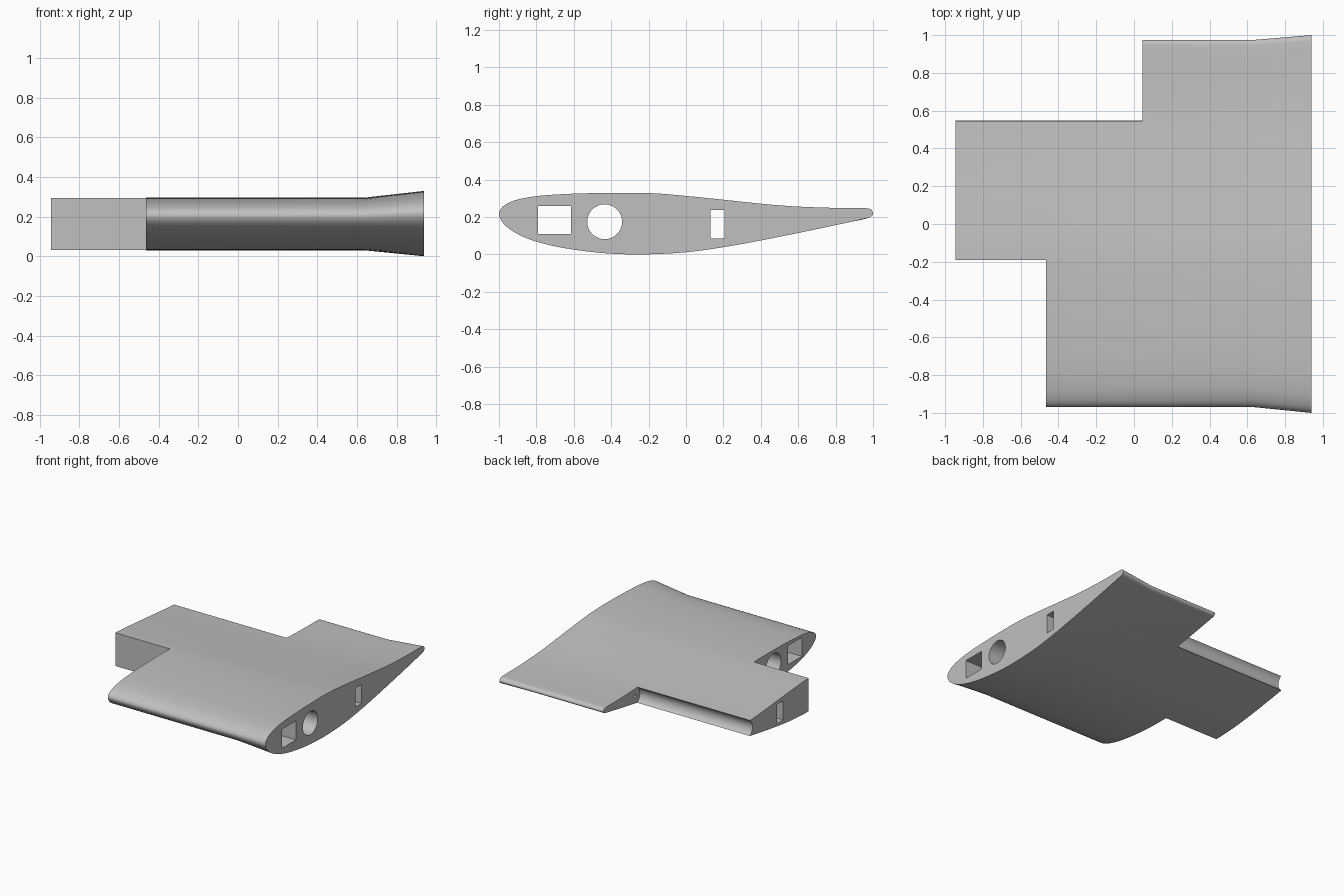
import bpy
import bmesh
import math
from mathutils import Vector
from mathutils.geometry import interpolate_bezier

cube = bpy.data.objects.get("Cube")
if cube:
    bpy.data.objects.remove(cube, do_unlink=True)

# Single matte grey
grey = bpy.data.materials.new("light_grey")
colour = (0.53, 0.53, 0.53, 1.0)
grey.diffuse_color = colour
grey.use_nodes = True
bsdf = next(n for n in grey.node_tree.nodes if n.type == 'BSDF_PRINCIPLED')
bsdf.inputs["Base Color"].default_value = colour

# Root airfoil as (y, z): over the top, round the tail, back along the belly
AIRFOIL = [
    (-1.0, .215), (-.985, .25), (-.95, .275), (-.9, .294), (-.8, .312),
    (-.65, .323), (-.5, .328), (-.3, .33), (-.15, .326), (0, .313),
    (.15, .298), (.3, .282), (.45, .267), (.6, .256), (.8, .249), (.97, .247),
    (.99, .24), (1.0, .222), (.992, .205), (.97, .195),
    (.8, .157), (.6, .115), (.4, .075), (.2, .039), (0, .012), (-.2, .001),
    (-.35, .002), (-.5, .013), (-.65, .034), (-.75, .055), (-.85, .086),
    (-.93, .127), (-.98, .17),
]


def smooth_loop(points, steps=4):
    """Closed smooth curve through the points."""
    pts = [Vector(p) for p in points]
    n = len(pts)
    tan = [(pts[(i + 1) % n] - pts[i - 1]).normalized() for i in range(n)]
    out = []
    for i in range(n):
        j = (i + 1) % n
        h = (pts[j] - pts[i]).length / 3
        out += interpolate_bezier(pts[i], pts[i] + tan[i] * h,
                                  pts[j] - tan[j] * h, pts[j], steps + 1)[:-1]
    return [(p[0], p[1]) for p in out]


def loft(name, sections):
    """Solid through (x, outline) sections, each outline in the yz plane."""
    bm = bmesh.new()
    rings = [[bm.verts.new((x, y, z)) for y, z in outline] for x, outline in sections]
    n = len(rings[0])
    for a, b in zip(rings, rings[1:]):
        for i in range(n):
            j = (i + 1) % n
            bm.faces.new((a[i], a[j], b[j], b[i]))
    bm.faces.new(rings[0])
    bm.faces.new(rings[-1])
    bmesh.ops.recalc_face_normals(bm, faces=bm.faces[:])
    mesh = bpy.data.meshes.new(name)
    bm.to_mesh(mesh)
    bm.free()
    mesh.materials.append(grey)
    obj = bpy.data.objects.new(name, mesh)
    bpy.context.collection.objects.link(obj)
    return obj


def rect(y0, y1, z0, z1):
    return [(y0, z0), (y1, z0), (y1, z1), (y0, z1)]


def arc(y, z, r, a0, a1, n):
    return [(y + r * math.cos(math.radians(a0 + (a1 - a0) * i / n)),
             z + r * math.sin(math.radians(a0 + (a1 - a0) * i / n)))
            for i in range(n + 1)]


# Wing panel: constant section that flares out at the root end
root = smooth_loop(AIRFOIL)
inner = [(y * .9725 + .0025, .03 + z * .807) for y, z in root]
wing = loft("wing_section", [(-.945, inner), (.64, inner), (.94, root)])

# Rear bay outline with a concave hinge groove along its wall
groove = arc(.59, .179, .075, 121, 239, 24)
rear_bay = [(1.2, .5), (.55, .5)] + groove + [(.555, -.2), (1.2, -.2)]

cuts = [
    ("rear_bay_cutter", rear_bay, -1.1, .045),
    ("front_bay_cutter", rect(-1.2, -.19, -.2, .6), -1.1, -.465),
    ("square_spar_cutter", rect(-.79, -.615, .11, .26), -1.2, 1.2),
    ("round_spar_cutter", arc(-.435, .175, .093, 0, 360, 64)[:-1], -1.2, 1.2),
    ("rear_spar_cutter", rect(.13, .207, .085, .237), -1.2, 1.2),
    ("hinge_pin_cutter", arc(.577, .179, .012, 0, 360, 20)[:-1], -.01, .25),
]

bpy.context.view_layer.objects.active = wing
for name, outline, x0, x1 in cuts:
    cutter = loft(name, [(x0, outline), (x1, outline)])
    cutter.hide_render = True
    mod = wing.modifiers.new(name, 'BOOLEAN')
    mod.operation = 'DIFFERENCE'
    mod.solver = 'EXACT'
    mod.object = cutter
    bpy.ops.object.modifier_apply(modifier=mod.name)
    bpy.data.objects.remove(cutter, do_unlink=True)

# Smooth skin, crisp cut edges
bpy.ops.object.select_all(action='DESELECT')
wing.select_set(True)
bpy.ops.object.shade_smooth_by_angle(angle=math.radians(30))
